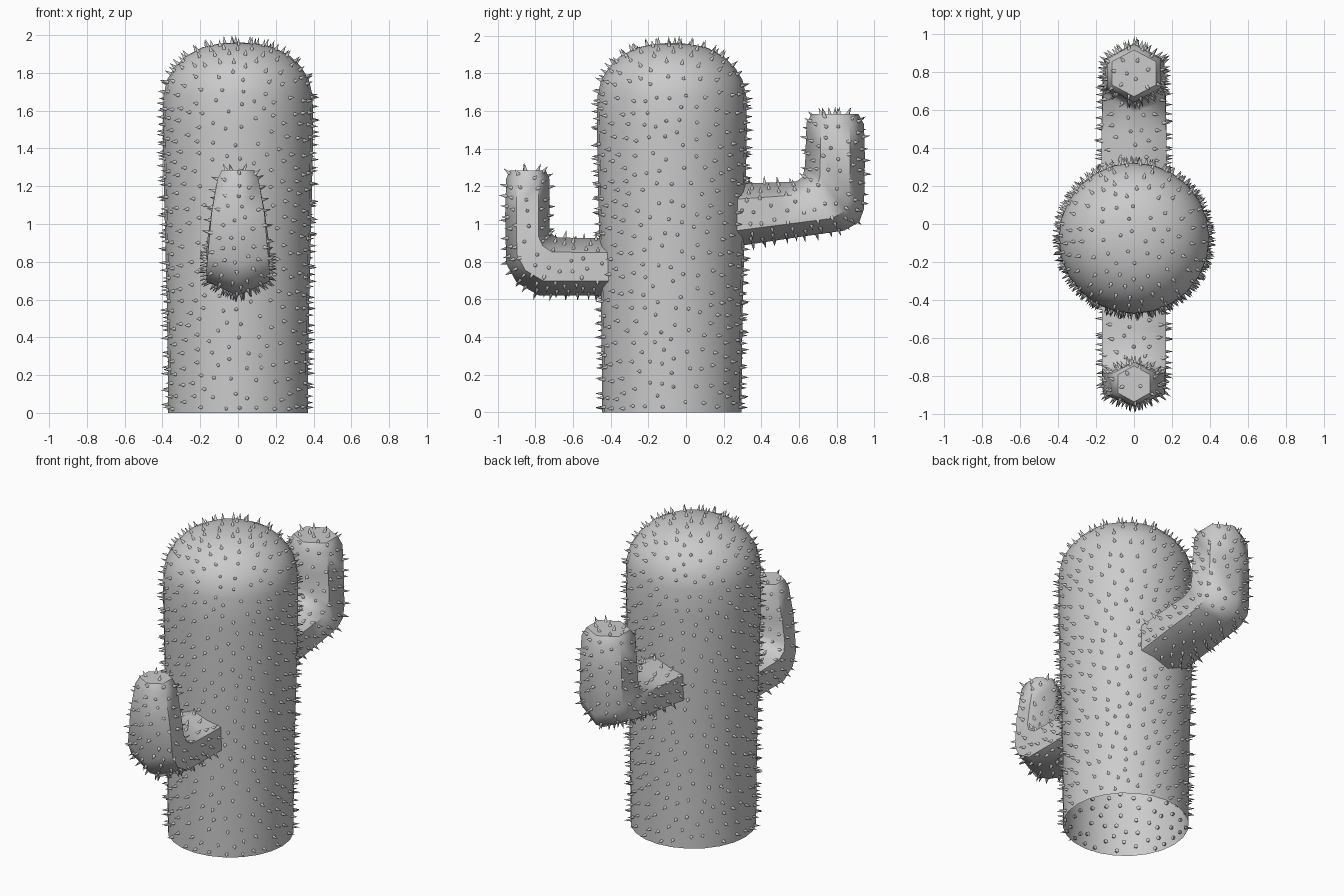
import bpy, bmesh, math, random
from mathutils import Vector, Matrix

if "Cube" in bpy.data.objects:
    bpy.data.objects.remove(bpy.data.objects["Cube"])

random.seed(7)
TRUNK_Y = -0.075


def finish(bm, name, angle=60):
    bmesh.ops.recalc_face_normals(bm, faces=bm.faces)
    me = bpy.data.meshes.new(name)
    bm.to_mesh(me)
    bm.free()
    ob = bpy.data.objects.new(name, me)
    bpy.context.collection.objects.link(ob)
    bpy.ops.object.select_all(action='DESELECT')
    bpy.context.view_layer.objects.active = ob
    ob.select_set(True)
    bpy.ops.object.shade_smooth_by_angle(angle=math.radians(angle))
    return ob


def loft(name, rings):
    """Skin closed rings of points; the last ring is capped, the first stays open."""
    bm = bmesh.new()
    loops = [[bm.verts.new(p) for p in r] for r in rings]
    n = len(loops[0])
    for a, b in zip(loops, loops[1:]):
        for i in range(n):
            j = (i + 1) % n
            bm.faces.new((a[i], a[j], b[j], b[i]))
    bm.faces.new(loops[-1])
    return finish(bm, name)


def trunk_ring(r, z, n=24):
    return [(r * math.cos(2 * math.pi * i / n),
             TRUNK_Y + r * math.sin(2 * math.pi * i / n), z) for i in range(n)]


def arm_ring(y0, z0, y1, z1, half_width):
    """Hexagon whose points are the outer and inner edges of the bend."""
    outer, inner = Vector((0, y0, z0)), Vector((0, y1, z1))
    mid, half = (outer + inner) / 2, (outer - inner) / 2
    pts = []
    for i in range(6):
        a = math.pi * i / 3
        p = mid + half * math.cos(a)
        p.x = half_width * math.sin(a) / math.sin(math.pi / 3)
        pts.append(p)
    return pts


def spikes(name, body, gap, keep, tries):
    """Scatter small cones evenly over a body, along its smooth normals."""
    bm = bmesh.new()
    bm.from_mesh(body.data)
    bmesh.ops.triangulate(bm, faces=bm.faces)
    bm.normal_update()
    tris = [([v.co.copy() for v in f.verts], [v.normal.copy() for v in f.verts],
             f.calc_area()) for f in bm.faces]
    bm.free()
    placed = []
    out = bmesh.new()
    for co, no, _ in random.choices(tris, weights=[t[2] for t in tris], k=tries):
        s, t = math.sqrt(random.random()), random.random()
        w = (1 - s, s * (1 - t), s * t)
        p = sum((c * k for c, k in zip(co, w)), Vector())
        if not keep(p) or any((p - q).length_squared < gap * gap for q in placed):
            continue
        placed.append(p)
        d = sum((c * k for c, k in zip(no, w)), Vector()).normalized()
        m = (Matrix.Translation(p + d * 0.013)
             @ d.to_track_quat('Z', 'Y').to_matrix().to_4x4())
        bmesh.ops.create_cone(out, cap_ends=True, segments=6, radius1=0.013,
                              radius2=0, depth=0.052, matrix=m)
    return finish(out, name, 70)


# Trunk with a domed top and open bottom
trunk = loft("trunk", [trunk_ring(r, z) for r, z in [
    (0.37, 0), (0.372, 0.3), (0.377, 0.6), (0.385, 0.9), (0.392, 1.2),
    (0.398, 1.5), (0.395, 1.68), (0.375, 1.765), (0.335, 1.83),
    (0.275, 1.89), (0.19, 1.935), (0.10, 1.955), (0.03, 1.96)]])

# Lower front arm
front_arm = loft("front_arm", [arm_ring(*r) for r in [
    (-0.40, 0.62, -0.40, 0.925, 0.17), (-0.56, 0.62, -0.56, 0.925, 0.168),
    (-0.78, 0.62, -0.69, 0.93, 0.168), (-0.90, 0.69, -0.715, 0.95, 0.167),
    (-0.955, 0.79, -0.725, 0.98, 0.16), (-0.96, 1.05, -0.725, 1.08, 0.14),
    (-0.955, 1.24, -0.725, 1.24, 0.108), (-0.935, 1.285, -0.745, 1.285, 0.085)]])

# Upper back arm
back_arm = loft("back_arm", [arm_ring(*r) for r in [
    (0.26, 0.88, 0.26, 1.215, 0.17), (0.56, 0.925, 0.45, 1.22, 0.17),
    (0.84, 0.965, 0.585, 1.225, 0.165), (0.92, 1.01, 0.62, 1.25, 0.16),
    (0.945, 1.08, 0.632, 1.31, 0.155), (0.95, 1.35, 0.635, 1.40, 0.148),
    (0.945, 1.53, 0.64, 1.54, 0.14), (0.915, 1.585, 0.67, 1.585, 0.115)]])


# Spikes, left out where the arms meet the trunk
def on_trunk(p):
    if p.z < 0.02:
        return False
    if abs(p.x) < 0.17:
        return not (p.y < 0 and 0.62 < p.z < 0.93 or p.y > 0 and 0.88 < p.z < 1.22)
    return True


def on_arm(p):
    return math.hypot(p.x, p.y - TRUNK_Y) > 0.40


spikes("trunk_spikes", trunk, 0.062, on_trunk, 7000)
spikes("front_arm_spikes", front_arm, 0.054, on_arm, 2500)
spikes("back_arm_spikes", back_arm, 0.056, on_arm, 2500)
